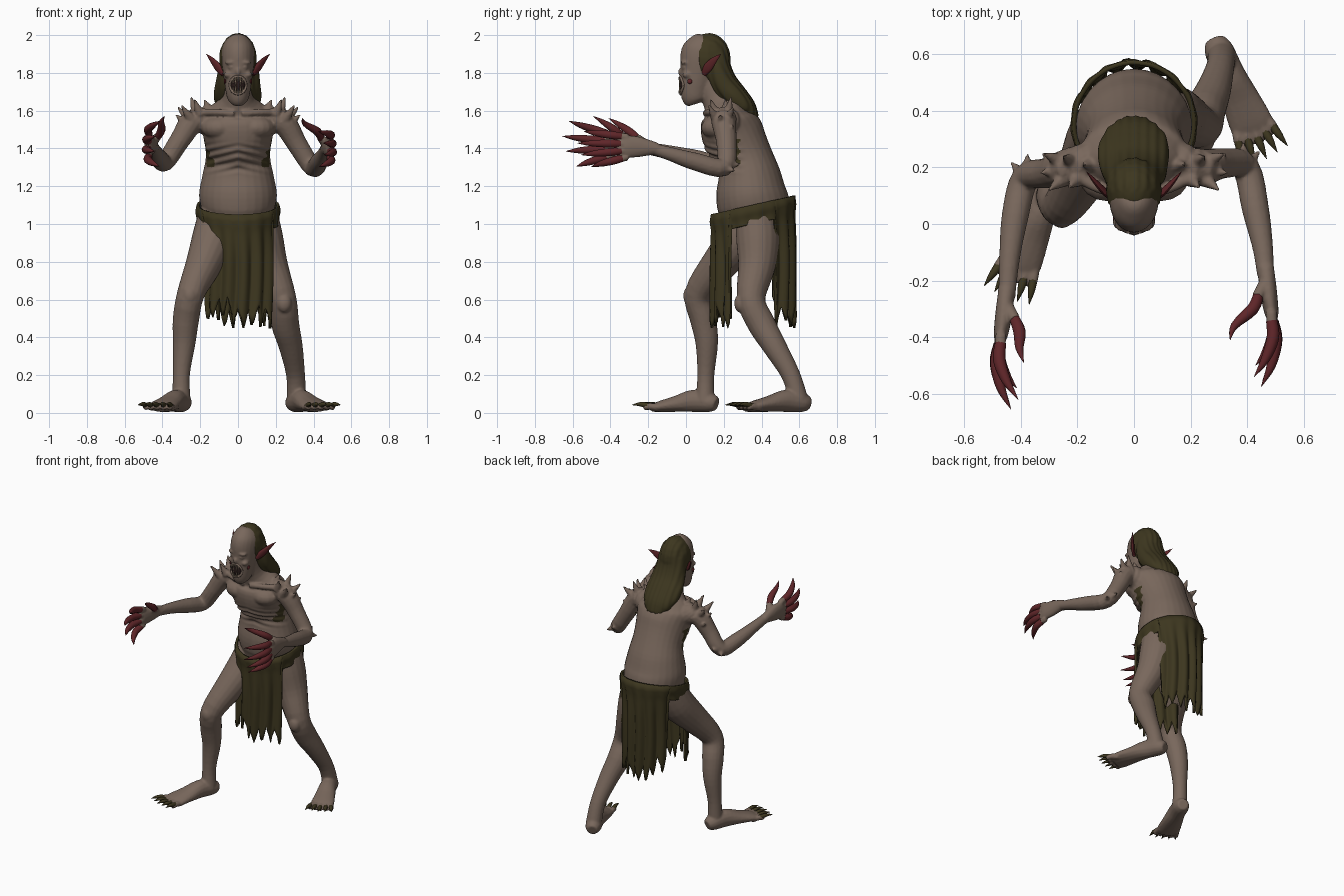
import bpy, bmesh, math, random
from mathutils import Vector as V, Matrix

if "Cube" in bpy.data.objects:
    bpy.data.objects.remove(bpy.data.objects["Cube"])
random.seed(4)


def material(name, rgb):
    m = bpy.data.materials.new(name)
    m.diffuse_color = (*rgb, 1)
    m.use_nodes = True
    m.node_tree.nodes["Principled BSDF"].inputs["Base Color"].default_value = m.diffuse_color
    return m


SKIN = material("skin", (0.19, 0.137, 0.107))
OLIVE = material("dark olive", (0.046, 0.037, 0.0135))
RED = material("dark red", (0.115, 0.019, 0.022))
DARK = material("mouth dark", (0.02, 0.01, 0.009))
TOOTH = material("tooth", (0.25, 0.19, 0.13))


def tube(bm, pts, ref=(1, 0, 0), n=14, sub=4):
    """Loft through points (x, y, z, radius along ref[, other radius])."""
    pts = [tuple(p) if len(p) == 5 else (*p, p[3]) for p in pts]
    fine = []
    for i in range(len(pts) - 1):
        q = [pts[max(0, min(len(pts) - 1, i + k))] for k in (-1, 0, 1, 2)]
        for s in range(sub + (i == len(pts) - 2)):
            t = s / sub
            fine.append([0.5 * (2 * b + (c - a) * t + (2 * a - 5 * b + 4 * c - d) * t * t
                                + (3 * b - a - 3 * c + d) * t ** 3) for a, b, c, d in zip(*q)])
    rings = []
    for i, p in enumerate(fine):
        t = (V(fine[min(i + 1, len(fine) - 1)][:3]) - V(fine[max(i - 1, 0)][:3])).normalized()
        u = (V(ref) - t * t.dot(V(ref))).normalized()
        w = t.cross(u)
        ra, rb = max(p[3], 0.001), max(p[4], 0.001)
        rings.append([bm.verts.new(V(p[:3]) + u * ra * math.cos(2 * math.pi * k / n)
                                   + w * rb * math.sin(2 * math.pi * k / n)) for k in range(n)])
    for a, b in zip(rings, rings[1:]):
        for k in range(n):
            bm.faces.new((a[k], a[k - 1], b[k - 1], b[k]))
    bm.faces.new(rings[0])
    bm.faces.new(rings[-1][::-1])


def blob(bm, c, r):
    bmesh.ops.create_uvsphere(bm, u_segments=16, v_segments=10, radius=1,
                              matrix=Matrix.Translation(c) @ Matrix.Diagonal((*r, 1)))


def finish(bm, name, mat, voxel=0, smooth=3):
    bmesh.ops.recalc_face_normals(bm, faces=bm.faces)
    me = bpy.data.meshes.new(name)
    bm.to_mesh(me)
    bm.free()
    ob = bpy.data.objects.new(name, me)
    bpy.context.collection.objects.link(ob)
    bpy.context.view_layer.objects.active = ob
    ob.select_set(True)
    if voxel:
        m = ob.modifiers.new("blend", 'REMESH')
        m.mode, m.voxel_size = 'VOXEL', voxel
        bpy.ops.object.modifier_apply(modifier=m.name)
        m = ob.modifiers.new("soften", 'SMOOTH')
        m.factor, m.iterations = 0.5, smooth
        bpy.ops.object.modifier_apply(modifier=m.name)
    ob.data.materials.append(mat)
    bpy.ops.object.shade_smooth_by_angle(angle=math.radians(50))
    ob.select_set(False)
    return ob


body, nails, claws = bmesh.new(), bmesh.new(), bmesh.new()

# torso and neck
tube(body, [(0, y, z, a, b) for y, z, a, b in (
    (.36, 1.0, .17, .17), (.36, 1.08, .195, .19), (.345, 1.16, .206, .187), (.335, 1.26, .188, .165),
    (.31, 1.36, .17, .145), (.255, 1.46, .183, .165), (.22, 1.54, .2, .15), (.205, 1.6, .165, .11),
    (.17, 1.66, .085, .085), (.12, 1.76, .062, .07), (.11, 1.82, .06, .07))], n=28)
# head
tube(body, [(0, y, z, a, b) for y, z, a, b in (
    (.05, 1.635, .03, .04), (.045, 1.66, .055, .066), (.05, 1.72, .068, .082), (.065, 1.79, .078, .096),
    (.085, 1.87, .087, .118), (.1, 1.93, .084, .113), (.11, 1.975, .06, .08), (.115, 1.99, .03, .045))], n=24)
blob(body, (0, -.025, 1.805), (.014, .018, .022))
for s in (-1, 1):
    blob(body, (s * .036, -.004, 1.855), (.034, .026, .01))      # brow
    blob(body, (s * .036, -.008, 1.83), (.018, .016, .011))      # eyelid
    blob(body, (s * .052, .006, 1.79), (.024, .026, .018))       # cheek
    blob(body, (s * .095, .165, 1.51), (.1, .085, .065))         # chest muscle
    tube(body, [(s * .02, .105, 1.585, .018), (s * .12, .125, 1.592, .018), (s * .22, .18, 1.59, .022)])
    # shoulder spikes
    for x, y, z, dx, dy, dz in ((.15, .21, 1.6, .03, 0, .06), (.2, .16, 1.585, .03, -.03, .075),
                                (.22, .22, 1.585, .03, .02, .09), (.25, .16, 1.56, .05, -.04, .07),
                                (.26, .22, 1.56, .06, .03, .06), (.27, .19, 1.53, .06, -.01, .05),
                                (.275, .22, 1.5, .05, .03, .02)):
        tube(body, [(s * x, y, z, .032), (s * (x + dx * .5), y + dy * .5, z + dz * .45, .018),
                    (s * (x + dx), y + dy, z + dz, .005)], ref=(0, 1, 0), n=8)

# arms, palms and elbow spikes
arms = {-1: ((.15, .22, 1.54, .075), (.235, .2, 1.545, .067), (.31, .18, 1.44, .054), (.385, .16, 1.33, .05),
             (.42, .03, 1.35, .048), (.44, -.12, 1.385, .037), (.45, -.26, 1.41, .03)),
        1: ((.15, .22, 1.54, .075), (.235, .2, 1.545, .067), (.315, .215, 1.42, .054), (.395, .2, 1.3, .05),
            (.43, .05, 1.33, .048), (.455, -.08, 1.37, .037), (.465, -.18, 1.4, .03))}
for s, pts in arms.items():
    tube(body, [(s * x, y, z, r) for x, y, z, r in pts])
    x, y, z, r = pts[3]
    for dx, dy, dz in ((-.01, .09, .02), (.05, .06, -.02), (-.07, .04, .05)):
        tube(body, [(s * x, y, z, .035), (s * (x + dx), y + dy, z + dz, .004)], ref=(.3, .2, 1), n=8)
    x, y, z, r = pts[-1]
    tube(body, [(s * x, y + .03, z, .03, .03), (s * (x + .012), y - .07, z + .008, .03, .055),
                (s * (x + .022), y - .14, z + .01, .024, .06), (s * (x + .022), y - .16, z + .01, .014, .05)])
    drop = 0 if s < 0 else .045
    for i in range(4):        # fingers and long claws, slightly spread
        bz, tz = z + .06 - i * .035, z + .135 - drop - i * (.08 if s < 0 else .062)
        mz, ln = bz + (tz - bz) * .4, (.21, .245, .225, .17)[i]
        fan = (-.025, 0, .005, -.02)[i]
        b0 = (s * (x + .02), y - .13, bz)
        m0 = (s * (x + .036 + fan * .4), y - .15 - ln * .35, mz)
        tube(body, [(*b0, .021), (*(V(b0).lerp(V(m0), .6)), .019)], n=8)
        tube(claws, [(*(V(b0).lerp(V(m0), .35)), .02), (*m0, .022),
                     (s * (x + .02 + fan * .8), y - .15 - ln * .7, mz + (tz - mz) * .5, .016),
                     (s * (x - .015 + fan), y - .15 - ln, tz, .001)], n=10)
    tx = x - .06 if s < 0 else x - .125
    tube(body, [(s * x, y - .03, z + .02, .025), (s * (x - .03), y - .08, z + .06, .021)], n=8)
    tube(claws, [(s * (x - .025), y - .07, z + .05, .018), (s * (x - .045), y - .12, z + .09, .022),
                 (s * (tx + .015), y - .18, z + .13, .014), (s * tx, y - .23, z + .16, .001)], n=10)

# legs
tube(body, [(-.1, .35, 1.05, .11), (-.13, .285, .92, .115), (-.185, .17, .78, .095), (-.25, .065, .63, .073),
            (-.275, .09, .5, .07), (-.285, .11, .37, .06), (-.3, .105, .2, .045), (-.3, .1, .06, .05)], n=18)
tube(body, [(.1, .37, 1.05, .11), (.125, .38, .92, .115), (.165, .375, .78, .1), (.235, .345, .6, .075),
            (.25, .4, .47, .074), (.28, .47, .35, .063), (.305, .555, .2, .05), (.31, .595, .07, .052)], n=18)
blob(body, (-.255, .02, .62), (.04, .035, .05))
blob(body, (.245, .29, .58), (.04, .035, .05))

# feet, toes and toenails
for heel, toe in ((V((-.295, .125, 0)), V((-.425, -.19, 0))), (V((.3, .615, 0)), V((.445, .285, 0)))):
    d = (toe - heel).normalized()
    side = V((-d.y, d.x, 0))
    rows = ((-.04, .045, .035, .035), (0, .055, .052, .052), (.09, .064, .055, .06), (.19, .048, .068, .043),
            (.28, .034, .078, .03), (.32, .027, .066, .021))
    tube(body, [(*(heel + d * t + V((0, 0, z))), a, b) for t, z, a, b in rows])
    for i in range(-2, 3):
        at = lambda t, z: heel + d * t + side * i * (.029 + .012 * (t - .29) / .1) + V((0, 0, z))
        c = .006 * abs(i)
        tube(body, [(*at(.27, .026), .018), (*at(.33 - c, .035), .019), (*at(.36 - c, .025), .014)], n=8)
        tube(nails, [(*at(.335 - c, .036), .016), (*at(.375 - c, .046), .012), (*at(.42 - c, .042), .001)], n=8)

body = finish(body, "body", SKIN, .0075, 2)
me = body.data
me.materials.append(OLIVE)
# rib ridges on the front
for v in me.vertices:
    x, y, z = v.co
    if 1.25 < z < 1.44 and abs(x) < .21 and y < .32:
        fade = math.sin(math.pi * (z - 1.25) / .19) * min(1, (.32 - y) / .12)
        v.co += v.normal * .006 * fade * math.sin(2 * math.pi * (z + .25 * abs(x)) / .042)
# ragged dark patches below the armpits
for f in me.polygons:
    x, y, z = f.center
    edge = .03 + .01 * math.sin(z * 110)
    if 1.3 < z < 1.45 and .11 < abs(x) < .24 and abs(y - .25) < edge:
        f.material_index = 1

finish(nails, "toenails", OLIVE)
finish(claws, "finger_claws", RED)

# hair: skull cap and mane
bm = bmesh.new()
blob(bm, (0, .118, 1.875), (.1, .118, .136))
g = bm.verts[:] + bm.edges[:] + bm.faces[:]
bmesh.ops.bisect_plane(bm, geom=g, plane_co=(0, .052, 1.97), plane_no=(0, -1, -.15), clear_outer=True)
bmesh.ops.holes_fill(bm, edges=[e for e in bm.edges if e.is_boundary])
tube(bm, [(0, .155, 1.9, .09, .07), (0, .168, 1.82, .107, .072), (0, .2, 1.74, .12, .075),
          (0, .26, 1.67, .127, .07), (0, .32, 1.61, .105, .055), (0, .365, 1.555, .05, .025)], n=24)
hair = finish(bm, "hair", OLIVE, .008, 3)
for v in hair.data.vertices:
    if v.co.y > .12:
        v.co += v.normal * .002 * math.sin(v.co.x * 190)

# ears and cheek wounds
bm = bmesh.new()
for s in (-1, 1):
    tube(bm, [(s * .078, .095, 1.795, .016, .01), (s * .105, .115, 1.828, .026, .011),
              (s * .138, .15, 1.868, .017, .008), (s * .168, .185, 1.9, .001)], ref=(0, -.3, 1), n=12)
    blob(bm, (s * .069, .02, 1.755), (.006, .013, .013))
finish(bm, "ears", RED)

# mouth, lips and teeth
bm = bmesh.new()
blob(bm, (0, -.008, 1.735), (.042, .028, .048))
finish(bm, "mouth", DARK)
bm = bmesh.new()
ring = [(.043 * math.cos(k * math.pi / 8), -.013 - .016 * abs(math.sin(k * math.pi / 8)),
         1.735 + .047 * math.sin(k * math.pi / 8), .007) for k in range(17)]
tube(bm, ring, ref=(0, 1, 0), n=8, sub=2)
finish(bm, "lips", SKIN)
bm = bmesh.new()
for i in range(-2, 3):
    for up in (-1, 1):
        z = 1.735 + up * (.044 - .004 * abs(i))
        y = -.034 + .002 * i * i
        tube(bm, [(i * .013, y, z, .006), (i * .013, y - .003, z - up * (.04 if abs(i) == 1 else .028), .001)], n=6)
finish(bm, "teeth", TOOTH)

# loincloth: one sheet around the hips, long in front and behind, with torn hem
bm = bmesh.new()
N, R = 144, 14
tears = [random.uniform(0, .09) for _ in range(N)]
cols = []
for k in range(N):
    a = 2 * math.pi * k / N
    front, back = math.cos(a) > .55, math.cos(a) < -.5
    top = 1.1 - .05 * math.cos(a)
    tooth = abs((k % 6) - 3) / 3
    low = .44 + .1 * tooth + tears[((k + 3) // 6) % 24] if front or back else top - .1
    col = []
    for j in range(R + 1):
        t = j / R
        z = top + (low - top) * t
        fold = 1 + .06 * min(1, (top - z) * 4) * math.sin(a * 16 + math.sin(z * 6))
        fold += .045 * math.exp(-((top - z - .03) / .03) ** 2)
        narrow = 1 - .1 * min(1, (top - z) * 4) if back else 1
        col.append(bm.verts.new((.207 * math.sin(a) * fold * narrow, .355 - .212 * math.cos(a) * fold, z)))
    cols.append(col)
for k in range(N):
    for j in range(R):
        bm.faces.new((cols[k - 1][j], cols[k][j], cols[k][j + 1], cols[k - 1][j + 1]))
cloth = finish(bm, "loincloth", OLIVE)
m = cloth.modifiers.new("thickness", 'SOLIDIFY')
m.thickness, m.offset = .016, 0
